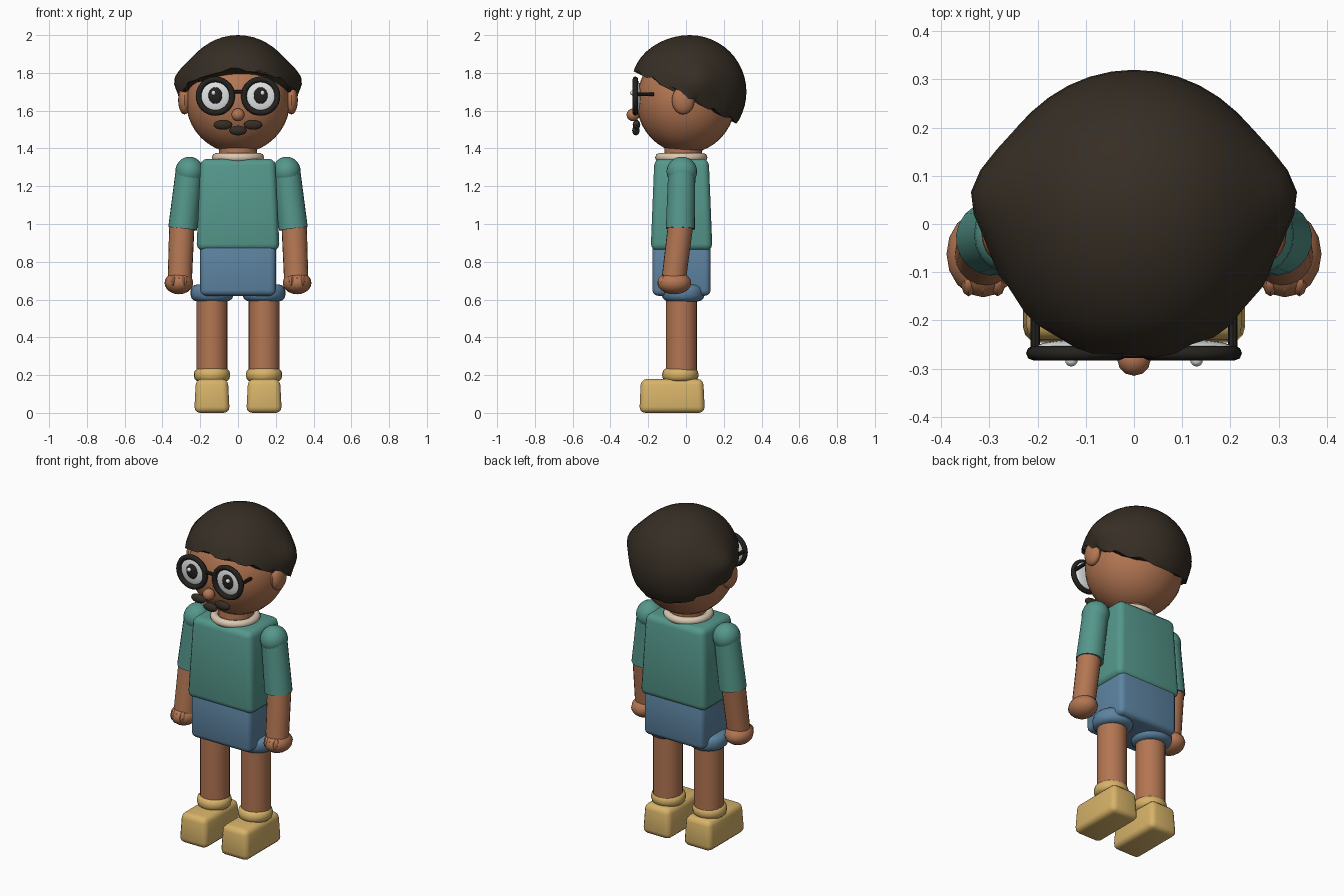
import bpy, bmesh, math
from mathutils import Matrix, Vector

cube = bpy.data.objects.get("Cube")
if cube:
    bpy.data.objects.remove(cube)


def material(name, r, g, b):
    m = bpy.data.materials.new(name)
    m.use_nodes = True
    m.diffuse_color = (r, g, b, 1)
    bsdf = m.node_tree.nodes["Principled BSDF"]
    bsdf.inputs["Base Color"].default_value = (r, g, b, 1)
    bsdf.inputs["Roughness"].default_value = 0.8
    return m


SKIN = material("skin brown", 0.45, 0.18, 0.085)
HAIR = material("hair dark brown", 0.037, 0.027, 0.018)
SHIRT = material("shirt teal", 0.09, 0.31, 0.26)
SHORTS = material("shorts blue", 0.11, 0.23, 0.36)
SHOE = material("shoe yellow", 0.68, 0.45, 0.14)
COLLAR = material("collar cream", 0.7, 0.58, 0.44)
WHITE = material("eye white", 0.75, 0.78, 0.78)
BLACK = material("frame black", 0.018, 0.016, 0.013)


def finish(name, bm, mat, angle=35):
    """Turn a bmesh into an object, smooth except across sharp edges."""
    bmesh.ops.recalc_face_normals(bm, faces=bm.faces)
    for f in bm.faces:
        f.smooth = True
    for e in bm.edges:
        e.smooth = len(e.link_faces) == 2 and e.calc_face_angle() < math.radians(angle)
    me = bpy.data.meshes.new(name)
    bm.to_mesh(me)
    bm.free()
    me.materials.append(mat)
    ob = bpy.data.objects.new(name, me)
    bpy.context.collection.objects.link(ob)
    return ob


def ball(name, loc, size, mat, u=24, v=14):
    bm = bmesh.new()
    bmesh.ops.create_uvsphere(bm, u_segments=u, v_segments=v, radius=1,
                              matrix=Matrix.LocRotScale(Vector(loc), None, Vector(size)))
    return finish(name, bm, mat)


def tube(name, a, b, ra, rb, mat, bevel=0, sides=20):
    """Tapered cylinder from point a to point b."""
    a, b = Vector(a), Vector(b)
    bm = bmesh.new()
    bmesh.ops.create_cone(bm, cap_ends=True, segments=sides, radius1=ra, radius2=rb, depth=(b - a).length)
    if bevel:
        rims = [e for e in bm.edges if abs(e.verts[0].co.z - e.verts[1].co.z) < 1e-4]
        bmesh.ops.bevel(bm, geom=rims, offset=bevel, segments=3, profile=0.5, affect='EDGES')
    rot = (b - a).to_track_quat('Z', 'Y')
    bm.transform(Matrix.LocRotScale((a + b) / 2, rot, None))
    return finish(name, bm, mat)


def box(name, low, high, top, bevel, mat):
    """Bevelled box whose top is scaled by the factors in top."""
    low, high = Vector(low), Vector(high)
    bm = bmesh.new()
    bmesh.ops.create_cube(bm, size=1)
    for v in bm.verts:
        if v.co.z > 0:
            v.co.x *= top[0]
            v.co.y *= top[1]
    bm.transform(Matrix.LocRotScale((low + high) / 2, None, high - low))
    bmesh.ops.bevel(bm, geom=bm.edges[:], offset=bevel, segments=3, profile=0.5, affect='EDGES')
    return finish(name, bm, mat)


def ring(name, loc, major, minor, mat, axis='Z', stretch=1, sides=8):
    """Torus made by spinning a small circle."""
    bm = bmesh.new()
    bmesh.ops.create_circle(bm, segments=sides, radius=minor, matrix=Matrix.Translation((major, 0, 0)) @
                            Matrix.Scale(stretch, 4, (0, 0, 1)) @ Matrix.Rotation(math.pi / 2, 4, 'X'))
    bmesh.ops.spin(bm, geom=bm.edges[:], cent=(0, 0, 0), axis=(0, 0, 1),
                   angle=math.tau, steps=32, use_merge=True)
    bmesh.ops.remove_doubles(bm, verts=bm.verts, dist=1e-5)
    if axis == 'Y':
        bm.transform(Matrix.Rotation(math.pi / 2, 4, 'X'))
    bm.transform(Matrix.Translation(loc))
    return finish(name, bm, mat, 50)


def hair():
    """Bowl cut: a ball with side tufts, sliced on a slant with a ragged hem."""
    bm = bmesh.new()
    bmesh.ops.create_uvsphere(bm, u_segments=40, v_segments=24, radius=0.3,
                              matrix=Matrix.Translation((0, 0.02, 1.70)))
    for v in bm.verts:
        x, y, z = v.co
        tuft = math.exp(-((z - 1.77) / 0.09) ** 2 - ((y - 0.07) / 0.1) ** 2)
        v.co.x *= 1 + 0.17 * tuft
        if y < 0:
            v.co.y -= 0.02 * min(1, -y / 0.2) * (z > 1.7)
    slope = Vector((0, -0.49, 0.25)).normalized()
    normal = Vector((0, 0.25, 0.49)).normalized()
    point = Vector((0, -0.24, 1.81))
    bmesh.ops.bisect_plane(bm, geom=bm.verts[:] + bm.edges[:] + bm.faces[:],
                           plane_co=point, plane_no=normal, clear_inner=True)
    hem = [v for v in bm.verts if v.is_boundary]
    bmesh.ops.holes_fill(bm, edges=[e for e in bm.edges if e.is_boundary], sides=0)
    hem.sort(key=lambda v: math.atan2(v.co.x, -v.co.y))
    for i, v in enumerate(hem):
        v.co -= normal * (0.018 if i % 4 < 2 else 0)
    bmesh.ops.triangulate(bm, faces=[f for f in bm.faces if len(f.verts) > 4])
    return finish("hair", bm, HAIR)


# Head
ball("head", (0, 0, 1.65), (0.275, 0.262, 0.275), SKIN, 32, 20)
hair()
ball("nose", (0, -0.28, 1.578), (0.035, 0.035, 0.034), SKIN, 12, 8)
ball("moustache_middle", (0, -0.265, 1.495), (0.047, 0.02, 0.026), HAIR, 16, 8)
tube("neck", (0, -0.02, 1.3), (0, -0.01, 1.45), 0.1, 0.1, SKIN)
tube("glasses_bridge", (-0.035, -0.268, 1.7), (0.035, -0.268, 1.7), 0.01, 0.01, BLACK, sides=8)

# Body
ring("collar", (0, -0.025, 1.352), 0.115, 0.024, COLLAR)
box("shirt", (-0.22, -0.187, 0.86), (0.22, 0.14, 1.345), (0.9, 0.88), 0.035, SHIRT)
box("shorts", (-0.2, -0.178, 0.62), (0.2, 0.13, 0.9), (1, 1), 0.03, SHORTS)

for s, side in ((1, "left"), (-1, "right")):
    # Face details
    ball(side + "_ear", (s * 0.283, -0.015, 1.655), (0.034, 0.06, 0.075), SKIN, 16, 10)
    ball(side + "_moustache", (s * 0.08, -0.262, 1.525), (0.05, 0.02, 0.026), HAIR, 16, 8)
    ring(side + "_glasses_rim", (s * 0.12, -0.268, 1.677), 0.089, 0.015, BLACK, 'Y')
    tube(side + "_glasses_arm", (s * 0.205, -0.268, 1.687), (s * 0.205, -0.17, 1.687),
         0.01, 0.01, BLACK, sides=8)
    ball(side + "_eye", (s * 0.12, -0.256, 1.677), (0.083, 0.016, 0.083), WHITE)
    ball(side + "_pupil", (s * 0.12, -0.268, 1.68), (0.038, 0.012, 0.044), BLACK, 16, 10)
    ball(side + "_eye_glint", (s * 0.13, -0.283, 1.694), (0.013, 0.013, 0.013), WHITE, 10, 6)

    # Arm
    ball(side + "_shoulder", (s * 0.257, -0.022, 1.278), (0.075, 0.081, 0.078), SHIRT, 20, 12)
    tube(side + "_sleeve", (s * 0.293, -0.03, 0.975), (s * 0.257, -0.022, 1.29),
         0.077, 0.072, SHIRT)
    tube(side + "_forearm", (s * 0.309, -0.068, 0.68), (s * 0.297, -0.028, 1.0),
         0.064, 0.067, SKIN)
    ball(side + "_hand", (s * 0.313, -0.062, 0.688), (0.076, 0.09, 0.06), SKIN, 16, 10)
    for i in (-1, 0, 1):
        ball(side + "_finger", (s * 0.313 + i * 0.03, -0.118, 0.695),
             (0.017, 0.032, 0.034), SKIN, 10, 6)

    # Leg
    tube(side + "_shorts_cuff", (s * 0.138, -0.015, 0.59), (s * 0.138, -0.015, 0.68),
         0.113, 0.113, SHORTS, 0.035)
    tube(side + "_leg", (s * 0.138, -0.024, 0.18), (s * 0.138, -0.024, 0.64), 0.083, 0.083, SKIN)
    tube(side + "_sock", (s * 0.138, -0.03, 0.165), (s * 0.138, -0.03, 0.237),
         0.096, 0.096, SHOE, 0.03)
    box(side + "_shoe", (s * 0.138 - 0.094, -0.247, 0), (s * 0.138 + 0.094, 0.1, 0.18),
        (0.9, 0.95), 0.032, SHOE)
